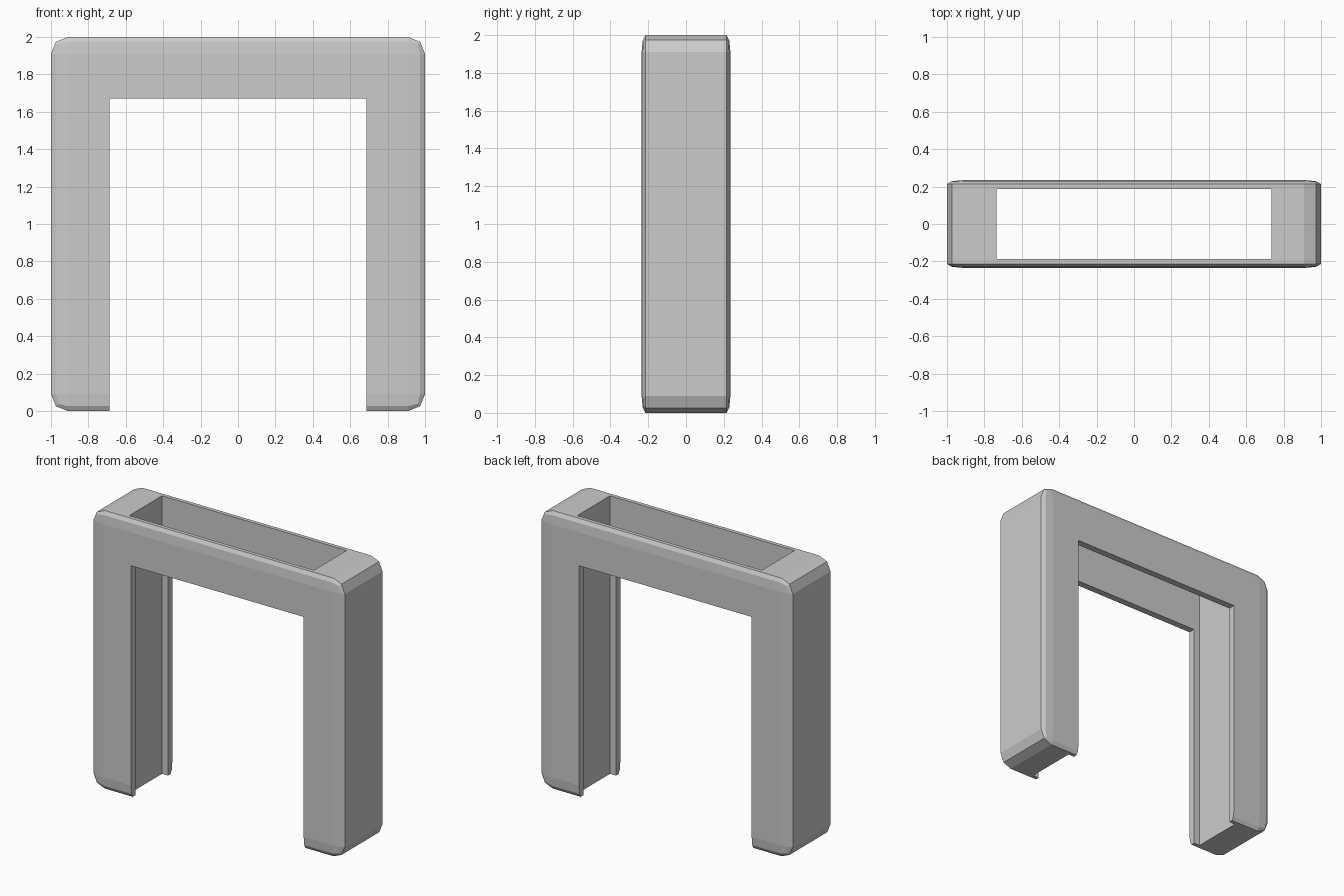
import bpy, bmesh
from mathutils import Matrix, Vector

if "Cube" in bpy.data.objects:
    bpy.data.objects.remove(bpy.data.objects["Cube"])


def box(name, size, centre, bevel=0.0):
    """Box with an optional two-step bevel made before the box is scaled."""
    bm = bmesh.new()
    bmesh.ops.create_cube(bm, size=2)
    if bevel:
        bmesh.ops.bevel(bm, geom=bm.edges[:], offset=bevel, segments=2,
                        profile=0.5, affect='EDGES')
    bm.transform(Matrix.Translation(centre) @ Matrix.Diagonal(Vector(size) / 2).to_4x4())
    mesh = bpy.data.meshes.new(name)
    bm.to_mesh(mesh)
    bm.free()
    obj = bpy.data.objects.new(name, mesh)
    bpy.context.collection.objects.link(obj)
    return obj


# Outer bevelled block, flattened in depth
frame = box("arch_frame", (2, 0.47, 2), (0, 0, 1), bevel=0.09)

# Doorway opening front to back, and the slot that runs down through the top
cutters = [
    box("doorway_cutter", (1.374, 2, 2.67), (0, 0, 0.335)),
    box("slot_cutter", (1.47, 0.372, 4), (0, 0, 1)),
]
for cutter in cutters:
    cutter.hide_render = True
    mod = frame.modifiers.new(cutter.name, 'BOOLEAN')
    mod.operation = 'DIFFERENCE'
    mod.solver = 'EXACT'
    mod.object = cutter

# Apply the cuts and remove the helpers
depsgraph = bpy.context.evaluated_depsgraph_get()
result = bpy.data.meshes.new_from_object(frame.evaluated_get(depsgraph))
frame.modifiers.clear()
frame.data = result
for cutter in cutters:
    bpy.data.objects.remove(cutter)
